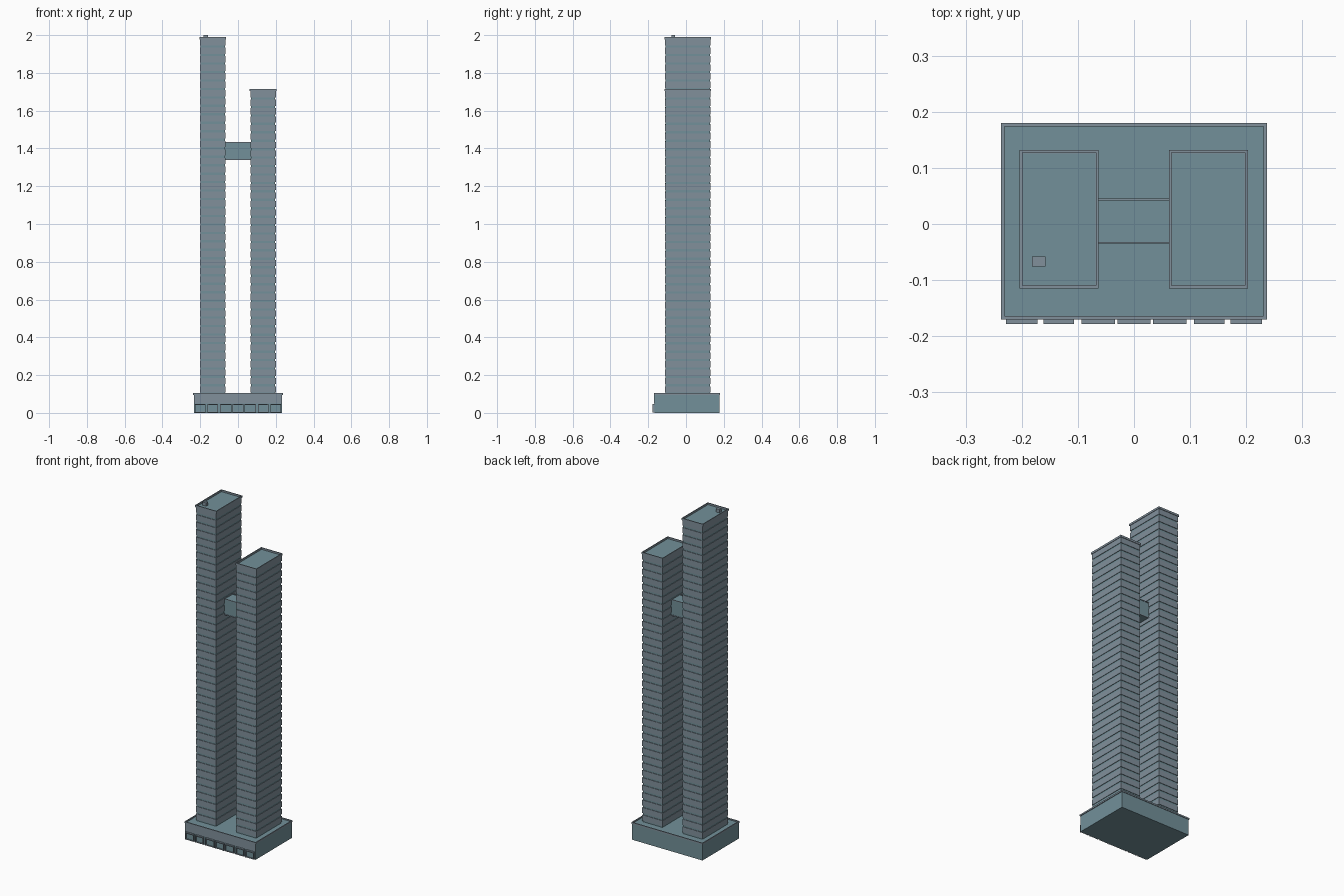
import bpy, bmesh
from mathutils import Matrix, Vector

if "Cube" in bpy.data.objects:
    bpy.data.objects.remove(bpy.data.objects["Cube"])


def material(name, colour):
    m = bpy.data.materials.new(name)
    m.diffuse_color = (*colour, 1)
    m.use_nodes = True
    m.node_tree.nodes["Principled BSDF"].inputs["Base Color"].default_value = m.diffuse_color
    return m


TEAL = material("teal_glass", (0.17, 0.28, 0.32))
STONE = material("blue_grey_panel", (0.22, 0.28, 0.33))


def build(name, boxes, mat):
    """One object from boxes given as (x0, x1, y0, y1, z0, z1)."""
    bm = bmesh.new()
    for x0, x1, y0, y1, z0, z1 in boxes:
        c = Vector((x0 + x1, y0 + y1, z0 + z1)) / 2
        s = Matrix.Diagonal((x1 - x0, y1 - y0, z1 - z0, 1))
        bmesh.ops.create_cube(bm, size=1, matrix=Matrix.Translation(c) @ s)
    me = bpy.data.meshes.new(name)
    bm.to_mesh(me)
    bm.free()
    me.materials.append(mat)
    ob = bpy.data.objects.new(name, me)
    bpy.context.collection.objects.link(ob)
    return ob


def rim(x0, x1, y0, y1, z0, z1, t):
    """Four strips around a rectangle."""
    return [(x0, x1, y0, y0 + t, z0, z1), (x0, x1, y1 - t, y1, z0, z1),
            (x0, x0 + t, y0 + t, y1 - t, z0, z1), (x1 - t, x1, y0 + t, y1 - t, z0, z1)]


def tower(side, x0, x1, top, floors):
    y0, y1, base = -0.112, 0.129, 0.095
    # glazed core
    build(side + "_tower_core", [(x0 + .003, x1 - .003, y0 + .003, y1 - .003, base, top - 0.01)], TEAL)
    # projecting spandrel band on every floor
    pitch = (top - 0.012 - base) / floors
    bands = [(x0, x1, y0, y1, base + i * pitch + 0.012, base + (i + 1) * pitch)
             for i in range(floors)]
    build(side + "_tower_floor_bands", bands, STONE)
    # roof parapet
    build(side + "_tower_parapet",
          rim(x0 - .003, x1 + .003, y0 - .003, y1 + .003, top - 0.012, top, 0.005), STONE)


tower("left", -0.201, -0.066, 1.99, 42)
tower("right", 0.065, 0.2, 1.715, 36)

# podium with roof parapet and a string course
build("podium", [(-0.233, 0.233, -0.167, 0.177, 0, 0.098)], TEAL)
build("podium_parapet", rim(-0.237, 0.237, -0.17, 0.18, 0.096, 0.105, 0.006), STONE)
build("podium_front_fascia", [(-0.233, 0.233, -0.169, -0.166, 0.05, 0.096)], STONE)

# sky bridge joining the towers
build("sky_bridge", [(-0.069, 0.068, -0.033, 0.043, 1.34, 1.432)], TEAL)
build("sky_bridge_edges",
      [(-0.066, 0.065, y, y + 0.003, z, z + 0.005)
       for y in (-0.035, 0.042) for z in (1.338, 1.43)], STONE)

# rooftop plant box
build("roof_plant_unit", [(-0.182, -0.158, -0.076, -0.058, 1.975, 2.0)], STONE)

# shop bays along the front: framed openings with a canopy
bays = [(0.107, 0.161), (0.172, 0.228), (0.034, 0.094)]
bays += [(-b, -a) for a, b in bays] + [(-0.029, 0.029)]
frames, panes = [], []
for a, b in bays:
    frames += [(a, b, -0.178, -0.166, 0.041, 0.047),
               (a, b, -0.175, -0.166, 0.003, 0.007),
               (a, a + 0.004, -0.177, -0.166, 0.003, 0.041),
               (b - 0.004, b, -0.177, -0.166, 0.003, 0.041)]
    panes.append((a + 0.004, b - 0.004, -0.17, -0.166, 0.007, 0.041))
build("shop_frames", frames, STONE)
build("shop_windows", panes, TEAL)
